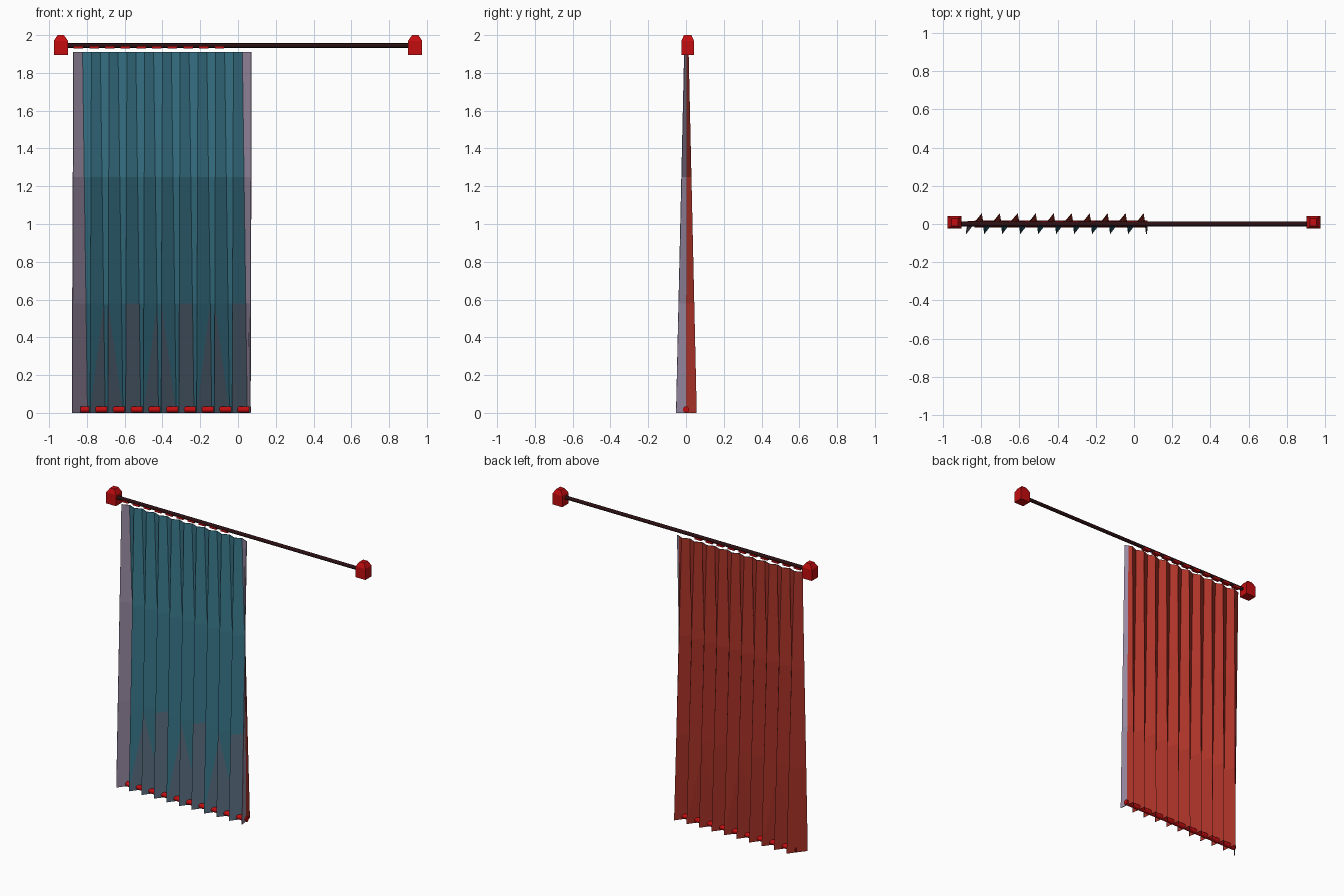
import bpy
import bmesh
from math import radians

cube = bpy.data.objects.get("Cube")
if cube:
    bpy.data.objects.remove(cube)


def material(name, color):
    m = bpy.data.materials.new(name)
    m.use_nodes = True
    rgba = (*color, 1)
    m.diffuse_color = rgba
    bsdf = next(n for n in m.node_tree.nodes if n.type == 'BSDF_PRINCIPLED')
    bsdf.inputs["Base Color"].default_value = rgba
    bsdf.inputs["Roughness"].default_value = 0.8
    return m


teal = material("teal cloth", (0.045, 0.20, 0.28))
slate = material("slate cloth", (0.115, 0.175, 0.25))
lilac = material("lilac cloth", (0.32, 0.26, 0.37))
rust = material("rust lining", (0.42, 0.035, 0.022))
red = material("bright red", (0.55, 0.004, 0.005))
dark = material("dark wood", (0.025, 0.005, 0.006))


def finish(bm, name, mats):
    mesh = bpy.data.meshes.new(name)
    bm.to_mesh(mesh)
    bm.free()
    for m in mats:
        mesh.materials.append(m)
    obj = bpy.data.objects.new(name, mesh)
    bpy.context.collection.objects.link(obj)
    return obj


def box(name, center, size, mat):
    bm = bmesh.new()
    bmesh.ops.create_cube(bm, size=1)
    for v in bm.verts:
        v.co = [c + s * p for c, s, p in zip(center, size, v.co)]
    return finish(bm, name, [mat])


def bar(name, x0, x1, z, radius, mat):
    bpy.ops.mesh.primitive_cylinder_add(
        vertices=12, radius=radius, depth=x1 - x0,
        location=((x0 + x1) / 2, 0, z), rotation=(0, radians(90), 0))
    obj = bpy.context.object
    obj.name = name
    obj.data.materials.append(mat)
    bpy.ops.object.shade_smooth_by_angle(angle=radians(40))


# Pleated curtain: shallow even folds at the top, deep leaning folds at the hem
PLEATS, PITCH, LEFT, TOP = 10, 0.094, -0.87, 1.91
ROWS = [0, 0.58, 1.25, TOP]


def fold_point(k, z):
    drop = 1 - z / TOP
    x = LEFT + k * PITCH / 2 + (0.026 if k % 2 else -0.007) * drop
    depth = 0.010 + 0.043 * drop
    return x, depth if k % 2 else -depth, z


bm = bmesh.new()
columns = [[bm.verts.new(fold_point(k, z)) for z in ROWS]
           for k in range(2 * PLEATS + 1)]
# Extra column halfway across the closing fold
middle = [bm.verts.new((a.co + b.co) / 2) for a, b in zip(columns[-2], columns[-1])]
columns.insert(-1, middle)


def face(verts, slot):
    bm.faces.new(verts).material_index = slot


for k, (a, b) in enumerate(zip(columns, columns[1:])):
    pleat, ramp = k // 2, k % 2 == 0
    for r in range(len(ROWS) - 1):
        quad = [a[r], b[r], b[r + 1], a[r + 1]]
        if k == 0:
            face(quad, 2)
        elif k >= 2 * PLEATS - 1:
            face(quad, 3 if k == 2 * PLEATS else 2)
        elif ramp and r == 0 and pleat % 3 == 0:
            face(quad, 1)
        elif ramp and r == 0 and pleat % 3 == 1:
            face([a[0], b[0], b[1]], 1)
            face([a[0], b[1], a[1]], 0)
        elif ramp and r == 0:
            face([a[0], b[0], a[1]], 1)
            face([b[0], b[1], a[1]], 0)
        else:
            face(quad, 0)

# The lining uses the slot four places after the front face
curtain = finish(bm, "curtain", [teal, slate, lilac, lilac, rust, rust, rust, lilac])
lining = curtain.modifiers.new("lining", 'SOLIDIFY')
lining.thickness = 0.004
lining.offset = -1
lining.material_offset = 4

# Rod and hem bar
bar("curtain_rod", -0.93, 0.93, 1.945, 0.012, dark)
bar("hem_bar", -0.835, 0.07, 0.018, 0.017, red)

# Tabs hanging under the rod
for i in range(10):
    box(f"rod_tab_{i + 1}", (-0.845 + i * 0.083, 0.002, 1.934), (0.05, 0.026, 0.012), red)

# Rod end blocks with a bevelled crown
for side, name in ((1, "left_finial"), (-1, "right_finial")):
    bm = bmesh.new()
    bmesh.ops.create_cube(bm, size=1)
    for v in bm.verts:
        v.co = (0.938 * side + 0.074 * v.co.x, 0.009 + 0.066 * v.co.y,
                1.97 if v.co.z > 0 else 1.895)
    bm.faces.ensure_lookup_table()
    top = max(bm.faces, key=lambda f: f.calc_center_median().z)
    crown = bmesh.ops.extrude_face_region(bm, geom=[top])["geom"]
    bmesh.ops.delete(bm, geom=[top], context='FACES')
    verts = [g for g in crown if isinstance(g, bmesh.types.BMVert)]
    mid = sum((v.co.x for v in verts)) / 4
    for v in verts:
        v.co = (mid + (v.co.x - mid) * 0.45, 0.009 + (v.co.y - 0.009) * 0.6, 2.0)
    finish(bm, name, [red])
